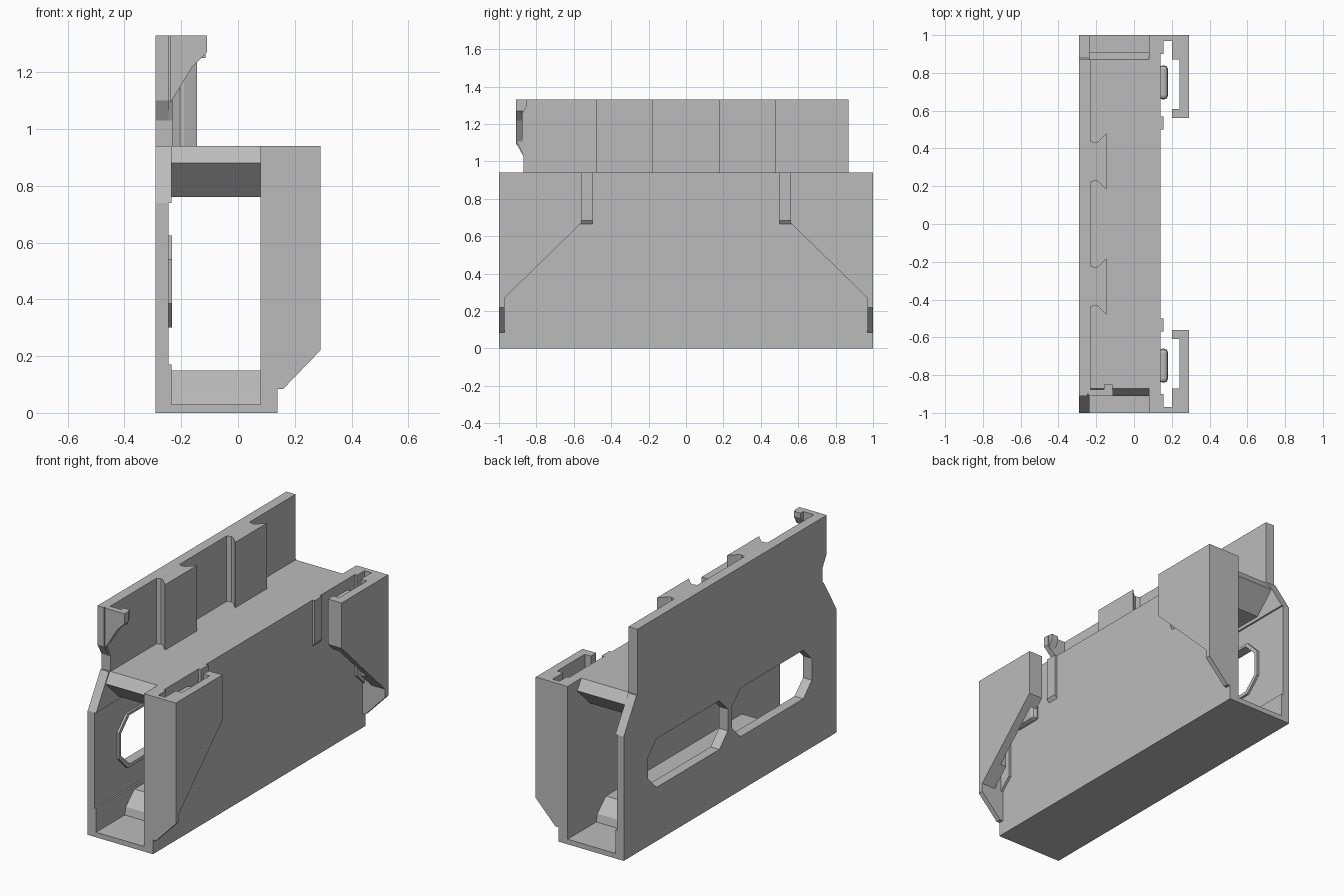
import bpy, bmesh
from mathutils import Vector

cube = bpy.data.objects.get("Cube")
if cube:
    bpy.data.objects.remove(cube, do_unlink=True)

grey = bpy.data.materials.new("light_grey")
grey.use_nodes = True
grey.diffuse_color = (0.5, 0.5, 0.5, 1)
grey.node_tree.nodes["Principled BSDF"].inputs["Base Color"].default_value = (0.5, 0.5, 0.5, 1)


def prism(name, profile, axis, lo, hi, flip=False):
    """Extrude a closed 2D profile along an axis; flip mirrors it in y."""
    def place(p, d):
        a, b = p
        v = {"x": (d, a, b), "y": (a, d, b), "z": (a, b, d)}[axis]
        return Vector((v[0], -v[1] if flip else v[1], v[2]))
    bm = bmesh.new()
    low = [bm.verts.new(place(p, lo)) for p in profile]
    high = [bm.verts.new(place(p, hi)) for p in profile]
    bm.faces.new(low)
    bm.faces.new(high)
    n = len(profile)
    for i in range(n):
        j = (i + 1) % n
        bm.faces.new((low[i], low[j], high[j], high[i]))
    bmesh.ops.recalc_face_normals(bm, faces=bm.faces)
    mesh = bpy.data.meshes.new(name)
    bm.to_mesh(mesh)
    bm.free()
    mesh.materials.append(grey)
    ob = bpy.data.objects.new(name, mesh)
    bpy.context.collection.objects.link(ob)
    return ob


def rect(a0, a1, b0, b1):
    return [(a0, b0), (a1, b0), (a1, b1), (a0, b1)]


def octagon(a0, a1, b0, b1, c):
    return [(a0 + c, b0), (a1 - c, b0), (a1, b0 + c), (a1, b1 - c),
            (a1 - c, b1), (a0 + c, b1), (a0, b1 - c), (a0, b0 + c)]


def boolean(ob, tool, operation):
    mod = ob.modifiers.new(operation.lower(), "BOOLEAN")
    mod.operation = operation
    mod.solver = "EXACT"
    mod.object = tool
    tool.hide_render = True
    tool.hide_set(True)
    tool.display_type = "WIRE"


def bevel(ob, width, segments=2):
    mod = ob.modifiers.new("soft_edges", "BEVEL")
    mod.width = width
    mod.segments = segments


def symmetric(half):
    """Complete a profile given for -y with its mirrored half."""
    return half + [(-a, b) for a, b in reversed(half)]


# Tall side wall with sloped shoulders and a notched front edge
wall = prism("side_wall", [(-1, 0), (1, 0), (1, .74), (.88, .94), (.87, .94), (.87, 1.33),
                           (-.91, 1.33), (-.91, 1.1), (-.87, 1.03), (-.87, .94),
                           (-.88, .94), (-1, .74)], "x", -.29, -.245)
lower = prism("wall_lower_step", rect(-1, 1, 0, .17), "x", -.246, -.235)
shoulder = prism("wall_upper_step", symmetric([(-1, .74), (-.88, .94)]), "x", -.246, -.235)
upper = prism("wall_upper_lining", [(-.87, .94), (.87, .94), (.87, 1.33), (-.9, 1.33),
                                    (-.9, 1.1), (-.87, 1.03)], "x", -.246, -.23)

# Two long slots with clipped corners, each with a thin inner rim
for flip, side in ((False, "front"), (True, "back")):
    slot = prism(side + "_slot_cutter", octagon(-.77, -.02, .32, .61, .08), "x", -.4, -.2, flip)
    rim = prism(side + "_slot_rim", octagon(-.79, -.005, .3, .625, .085), "x", -.246, -.232, flip)
    boolean(wall, slot, "DIFFERENCE")
    boolean(rim, slot, "DIFFERENCE")

# Tube body: outer wall, floor with raised middle, roof with angled ends
prism("outer_wall", rect(-1, 1, 0, .94), "x", .08, .14)
prism("floor", symmetric([(-1, 0), (-1, .03), (-.73, .03), (-.72, .075), (-.64, .15)]),
      "x", -.25, .08)
prism("roof", symmetric([(-.79, .76), (-.91, .88), (-.87, .94)]), "x", -.25, .08)

# Flared locking teeth on the tall wall
for flip, side in ((False, "front"), (True, "back")):
    a, b = (-.33, side)
    shift = -.33 if not flip else .33
    tooth = [(-.235, .11), (-.205, .10), (-.19, .105), (-.145, .15),
             (-.145, -.15), (-.19, -.105), (-.205, -.10), (-.235, -.11)]
    prism(side + "_tooth", [(x, y + shift) for x, y in tooth], "z", .94, 1.33)

# Hook at the front end of the tall wall
prism("hook", [(-.24, 1.09), (-.16, 1.22), (-.145, 1.235), (-.11, 1.27), (-.11, 1.33), (-.24, 1.33)],
      "y", -.91, -.875)
prism("hook_lip", [(-.876, 1.25), (-.876, 1.33), (-.85, 1.33), (-.85, 1.3)], "x", -.16, -.115)

# Clip housings on the outer wall, one at each end
section = [(.14, -.98), (.29, -.98), (.29, -.56), (.2, -.56), (.2, -.61), (.24, -.61),
           (.24, -.87), (.2, -.87), (.2, -.97), (.155, -.97), (.155, -.9), (.14, -.9)]
for flip, side in ((False, "front"), (True, "back")):
    clip = prism(side + "_clip", section, "z", .1, .94, flip)
    keep = prism(side + "_clip_cutter", [(-.97, .27), (-.56, .67), (-.5, .67), (-.5, 1.1),
                                         (-1.1, 1.1), (-1.1, .27)], "x", 0, .4, flip)
    boolean(clip, keep, "INTERSECT")
    prism(side + "_clip_end_wall", [(.14, .085), (.16, .085), (.29, .22), (.29, .94), (.14, .94)],
          "y", -1, -.97, flip)
    # Guide rib and catch behind the clip
    prism(side + "_guide_rib", [(.135, .665), (.14, .665), (.155, .685), (.155, .94), (.135, .94)],
          "y", -.57, -.5, flip)
    catch = prism(side + "_catch", rect(-.84, -.66, .6, .88), "x", .13, .18, flip)
    bevel(catch, .02)
